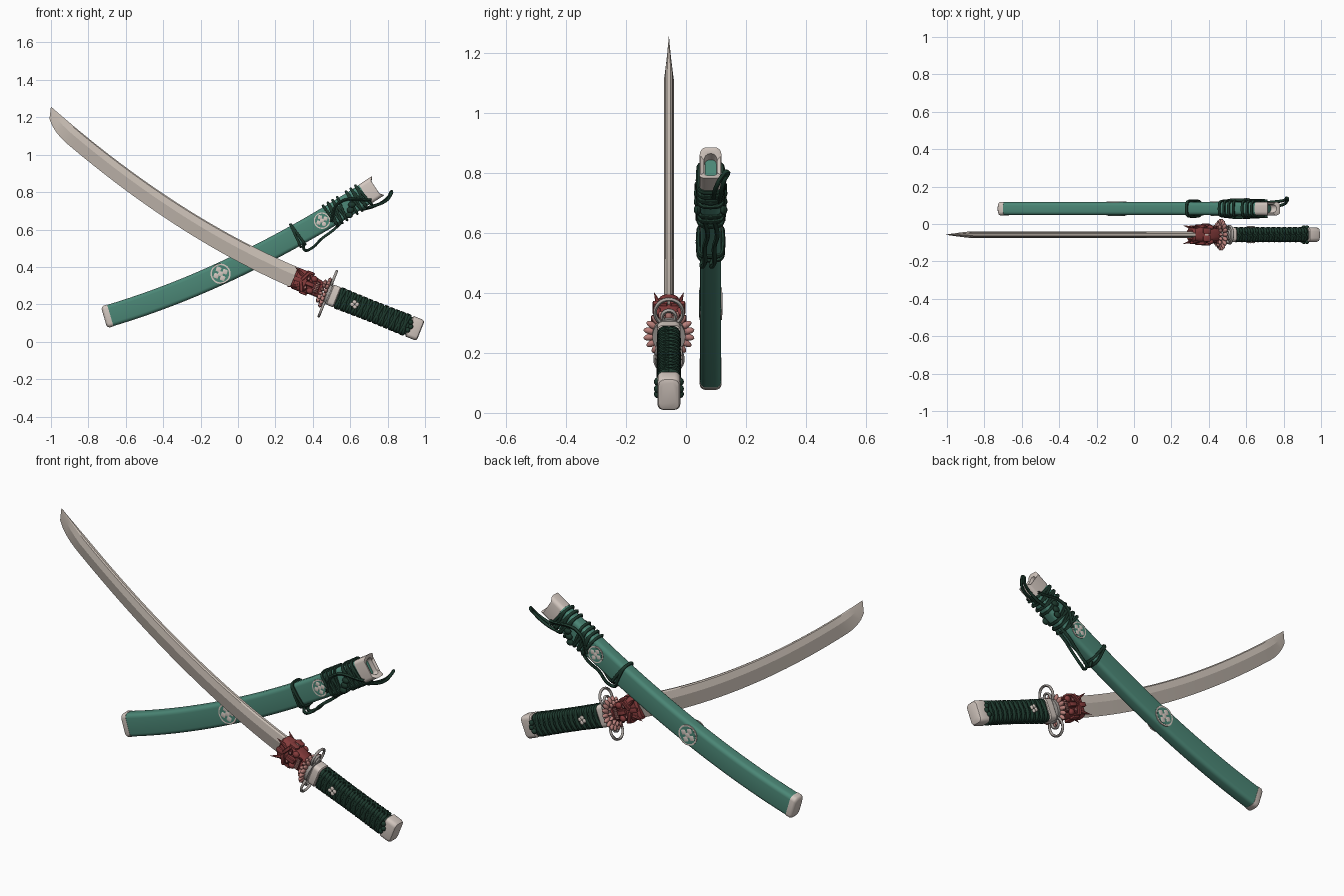
import bpy, bmesh, math
from mathutils import Vector, Matrix

if "Cube" in bpy.data.objects:
    bpy.data.objects.remove(bpy.data.objects["Cube"])


def material(name, *rgb):
    m = bpy.data.materials.new(name)
    m.use_nodes = True
    m.diffuse_color = (*rgb, 1)
    m.node_tree.nodes["Principled BSDF"].inputs["Base Color"].default_value = (*rgb, 1)
    return m


teal = material("teal lacquer", .07, .24, .18)
ivory = material("ivory", .66, .58, .53)
steel = material("blade steel", .6, .53, .47)
green = material("dark green cord", .012, .04, .026)
red = material("mask red", .24, .045, .045)
dark_red = material("deep red", .07, .012, .014)
pink = material("petal pink", .5, .22, .2)
silver = material("guard silver", .38, .35, .33)


# Helpers
def finish(obj, mat, matrix=None, angle=35):
    obj.data.materials.append(mat)
    if matrix:
        obj.data.transform(matrix)
    bpy.ops.object.select_all(action='DESELECT')
    obj.select_set(True)
    bpy.context.view_layer.objects.active = obj
    bpy.ops.object.shade_smooth_by_angle(angle=math.radians(angle))
    return obj


def from_bmesh(name, bm, mat, matrix=None, angle=35):
    bmesh.ops.recalc_face_normals(bm, faces=bm.faces)
    mesh = bpy.data.meshes.new(name)
    bm.to_mesh(mesh)
    bm.free()
    obj = bpy.data.objects.new(name, mesh)
    bpy.context.collection.objects.link(obj)
    return finish(obj, mat, matrix, angle)


def loft(name, rings, mat, matrix=None, angle=35):
    bm = bmesh.new()
    rows = [[bm.verts.new(p) for p in ring] for ring in rings]
    n = len(rows[0])
    for a, b in zip(rows, rows[1:]):
        for i in range(n):
            j = (i + 1) % n
            bm.faces.new((a[i], a[j], b[j], b[i]))
    bm.faces.new(rows[0])
    bm.faces.new(rows[-1])
    return from_bmesh(name, bm, mat, matrix, angle)


def rounded(h, t, r, k=4):
    """Rounded rectangle of (up, side) pairs."""
    pts = []
    for q, (su, sv) in enumerate([(1, 1), (-1, 1), (-1, -1), (1, -1)]):
        for i in range(k + 1):
            a = math.pi / 2 * (q + i / k)
            pts.append((su * (h / 2 - r) + r * math.cos(a), sv * (t / 2 - r) + r * math.sin(a)))
    return pts


def tube(name, pts, r, mat, cyclic=False, matrix=None, res=2):
    c = bpy.data.curves.new(name, 'CURVE')
    c.dimensions, c.bevel_depth, c.bevel_resolution, c.resolution_u = '3D', r, 1, res
    sp = c.splines.new('BEZIER')
    sp.bezier_points.add(len(pts) - 1)
    for b, p in zip(sp.bezier_points, pts):
        b.co = p
        b.handle_left_type = b.handle_right_type = 'AUTO'
    sp.use_cyclic_u = cyclic
    tmp = bpy.data.objects.new(name, c)
    bpy.context.collection.objects.link(tmp)
    mesh = bpy.data.meshes.new_from_object(tmp.evaluated_get(bpy.context.evaluated_depsgraph_get()))
    bpy.data.objects.remove(tmp)
    mesh.materials.clear()
    obj = bpy.data.objects.new(name, mesh)
    bpy.context.collection.objects.link(obj)
    return finish(obj, mat, matrix, 60)


def solid(name, kind, loc, scale, mat, matrix, rot=Matrix()):
    """Unit ball, box, cylinder or cone, scaled and placed in a local frame."""
    bm = bmesh.new()
    if kind == "ball":
        bmesh.ops.create_uvsphere(bm, u_segments=12, v_segments=8, radius=1)
    elif kind == "box":
        bmesh.ops.create_cube(bm, size=2)
        bmesh.ops.bevel(bm, geom=bm.edges[:], offset=.3, segments=1, affect='EDGES')
    else:
        bmesh.ops.create_cone(bm, cap_ends=True, segments=32 if kind == "disc" else 8, radius1=1,
                              radius2=1 if kind == "disc" else .05, depth=2)
    place = Matrix.Translation(loc) @ rot @ Matrix.Diagonal((*scale, 1))
    return from_bmesh(name, bm, mat, matrix @ place)


class Path:
    """Quadratic curve in the xz plane, with up and side offsets."""
    def __init__(self, a, b, c, y):
        self.p, self.y = [Vector(v) for v in (a, b, c)], y

    def frame(self, t):
        a, b, c = self.p
        pos = a * (1 - t) ** 2 + b * 2 * t * (1 - t) + c * t * t
        tan = ((b - a) * (1 - t) + (c - b) * t).normalized()
        up = Vector((-tan.y, tan.x)) * (1 if tan.x > 0 else -1)
        return pos, tan, up

    def at(self, t, u, v, s=0):
        pos, tan, up = self.frame(t)
        q = pos + tan * s + up * u
        return Vector((q.x, self.y + v, q.y))

    def matrix(self, t):
        _, tan, up = self.frame(t)
        m = Matrix(((tan.x, 0, up.x), (0, 1, 0), (tan.y, 0, up.y))).to_4x4()
        return Matrix.Translation(self.at(t, 0, 0)) @ m


# Blade: spine path, the cutting edge rounding up to the point
spine = Path((.32, .398), (-.3375, .6745), (-1, 1.257), -.057)
rings = []
for i in range(41):
    t = -.06 + 1.06 * (i / 40) ** .8
    left = max(0, 1 - t) / .11
    w = (.112 - .02 * t) * (math.sqrt(1 - (1 - left) ** 2) if left < 1 else 1) + .0005
    k = min(1, left + .02)
    rings.append([spine.at(t, -w * d, v * k) for d, v in
                  ((0, .006), (.06, .012), (.4, .017), (1, 0), (.4, -.017), (.06, -.012), (0, -.006))])
loft("blade", rings, steel, angle=12)

# Sword frame: X runs to the pommel, Z across the handle, origin at the guard
G = Matrix.Translation((.48, -.057, .257)) @ Matrix.Rotation(math.radians(21.7), 4, 'Y')


def bar(name, stations, mat, r=.02):
    loft(name, [[Vector((s, v, u + c)) for u, v in rounded(h, t, min(r, t * .45))]
                for s, h, t, c in stations], mat, G)


bar("handle_core", [(.04, .104, .06, 0), (.25, .098, .056, 0), (.48, .102, .06, 0)], green)
bar("handle_collar", [(.01, .1, .07, 0), (.015, .115, .078, 0), (.05, .115, .078, 0), (.055, .105, .07, 0)], ivory)
bar("pommel", [(.468, .108, .066, 0), (.473, .118, .076, 0), (.52, .118, .076, 0),
               (.531, .108, .068, 0), (.535, .09, .05, 0)], ivory)
for i in range(13):
    for tilt in (-.16, .16):
        h = .104 - .005 * math.sin(math.pi * i / 12)
        pts = [(.072 + .031 * i + tilt * u * (1 if v > 0 else -1), v, u) for u, v in rounded(h, .062, .02, 3)]
        tube("handle_wrap", pts, .0085, green, True, G)
for side in (-1, 1):
    # Flower ornaments on the grip and knots by the pommel
    for a in range(4):
        ang = a * math.pi / 2 + .4
        solid("grip_flower", "ball", (.155 + .013 * math.cos(ang), side * .041, .013 * math.sin(ang)),
              (.011, .005, .011), ivory, G)
    for u in (-.022, 0, .022):
        solid("pommel_knot", "ball", (.478 - abs(u) * .4, side * .038, u), (.013, .012, .014), green, G)

# Guard: disc, two rings and a petal rosette
turn = Matrix.Rotation(math.pi / 2, 4, 'Y')
solid("guard_disc", "disc", (0, 0, 0), (.062, .055, .009), silver, G, turn)
for side in (-1, 1):
    for radius, off in ((.046, .084), (.022, .068)):
        pts = [(0, radius * math.cos(a * math.pi / 6), side * off + radius * math.sin(a * math.pi / 6))
               for a in range(12)]
        tube("guard_ring", pts, .007, silver, True, G, 3)
for count, rad, size, s in ((18, .062, .024, -.016), (14, .046, .02, -.036)):
    for i in range(count):
        spin = Matrix.Rotation(2 * math.pi * i / count, 4, 'X')
        solid("guard_petal", "ball", spin @ Vector((s, 0, rad)), (.011, rad * .19, size), pink, G, spin)

# Mask collar round the blade root, with a horned face on each side
bar("mask_head", [(-.2, .1, .05, .013), (-.19, .118, .072, .013), (-.14, .118, .084, .013),
                  (-.09, .1, .08, .01), (-.05, .092, .07, .006), (-.03, .08, .06, 0)], red, .025)
for side in (-1, 1):
    F = G @ Matrix.Translation((0, 0, .012)) @ Matrix.Diagonal((1, side, 1, 1))
    solid("mask_nose", "box", (-.108, .047, 0), (.024, .012, .013), red, F)
    solid("mask_crest", "box", (-.178, .042, 0), (.022, .007, .012), red, F)
    solid("mask_mouth", "box", (-.066, .037, -.003), (.012, .008, .034), dark_red, F)
    solid("mask_chin", "box", (-.046, .037, -.005), (.009, .01, .028), red, F)
    for k in range(6):
        solid("mask_tooth", "box", (-.068, .044, -.0265 + .0095 * k), (.009, .004, .0038), pink, F)
    for e in (-1, 1):
        solid("mask_brow", "box", (-.146, .045, e * .03), (.009, .01, .027), red, F,
              Matrix.Rotation(e * .45, 4, 'Y'))
        solid("mask_eye_socket", "ball", (-.125, .04, e * .028), (.011, .007, .018), dark_red, F)
        solid("mask_eye", "ball", (-.124, .045, e * .026), (.005, .004, .008), pink, F)
        solid("mask_cheek", "ball", (-.095, .038, e * .034), (.018, .014, .017), red, F)
        tilt = Matrix.Rotation(-math.pi / 2 + e * .45, 4, 'Y') @ Matrix.Rotation(-.3, 4, 'X')
        solid("mask_horn", "cone", (-.188, .04, e * .044), (.013, .013, .032), red, F, tilt)
        solid("mask_ear", "box", (-.125, .02, e * .058), (.022, .016, .007), red, F)

# Scabbard: body, end cap and hollow mouth
sheath = Path((-.705, .134), (-.015, .335), (.735, .825), .082)


def shell(name, stations, mat, r=.02):
    loft(name, [[sheath.at(t, u, v, s + dish * ((u / .06) ** 2 - 1)) for u, v in rounded(h, w, min(r, w * .45))]
                for t, s, h, w, dish in stations], mat)


shell("scabbard_body", [(.012 + .953 * i / 30, 0, .118, .07, 0) for i in range(31)], teal)
shell("scabbard_end_cap", [(0, -.012, .09, .048, 0), (0, -.006, .112, .066, 0), (0, .002, .121, .073, 0),
                           (.012, .006, .121, .073, 0)], ivory)
shell("scabbard_mouth", [(.962, 0, .121, .073, 0), (.985, 0, .121, .073, 0), (1, .015, .122, .073, .03),
                         (1, .018, .116, .067, .03), (1, .018, .088, .044, .03), (.98, 0, .085, .04, 0)], ivory)
shell("scabbard_throat", [(.98, 0, .084, .039, 0), (.98, .005, .084, .039, 0)], teal)

# Round medallions on both faces: ring, centre lozenge and four blocks
for t, radius in ((.435, .054), (.808, .044)):
    for side in (-1, 1):
        M = sheath.matrix(t) @ Matrix.Translation((0, side * .0355, 0)) @ Matrix.Rotation(math.pi / 2, 4, 'X')
        solid("medallion_disc", "disc", (0, 0, 0), (radius, radius, .002), ivory, M)
        solid("medallion_inset", "disc", (0, 0, 0), (radius * .85, radius * .85, .003), teal, M)
        for k in range(5):
            ang = k * math.pi / 2
            d = radius * .48 if k < 4 else 0
            solid("medallion_block", "box", (d * math.cos(ang), d * math.sin(ang), 0),
                  (radius * .25, radius * .25, .004), ivory, M, Matrix.Rotation(math.pi / 4, 4, 'Z'))

# Cord: wrapped bands, then straps, hanging loop and end loop
for start, count, tilt in ((.712, 2, -.12), (.838, 6, .15), (.915, 6, -.15)):
    for k in range(count):
        lean = tilt * (1 if k % 2 else -.6)
        pts = [sheath.at(start + .0085 * k, u, v, lean * u) for u, v in rounded(.128, .08, .022, 3)]
        tube("cord_band", pts, .0075, green, True)
for v in (-.042, .042):
    tube("cord_strap", [sheath.at(.83, -.03, v), sheath.at(.88, .035, v * 1.1), sheath.at(.97, -.045, v)],
         .008, green, res=6)
    for k in (-1, 0, 1):
        solid("cord_knot", "ball", sheath.at(.9 + .012 * k, -.03 + .02 * k, v * 1.05), (.02, .012, .016), green, Matrix())
for v in (-.02, .012):
    tube("hanging_loop", [sheath.at(t, u, v + dv) for t, u, dv in
                          ((.72, -.062, 0), (.715, -.09, -.01), (.735, -.1, 0), (.78, -.082, 0),
                           (.82, -.075, .01), (.86, -.06, 0))], .008, green, res=6)
tube("end_loop", [sheath.at(t, u, v, s) for t, u, v, s in
                  ((.93, -.062, .03, 0), (.97, -.082, .035, 0), (1, -.08, .045, .03), (1, -.065, .055, .06),
                   (1, -.075, .04, .05), (1, -.09, .02, .01), (.95, -.07, .01, 0))], .008, green, res=6)
